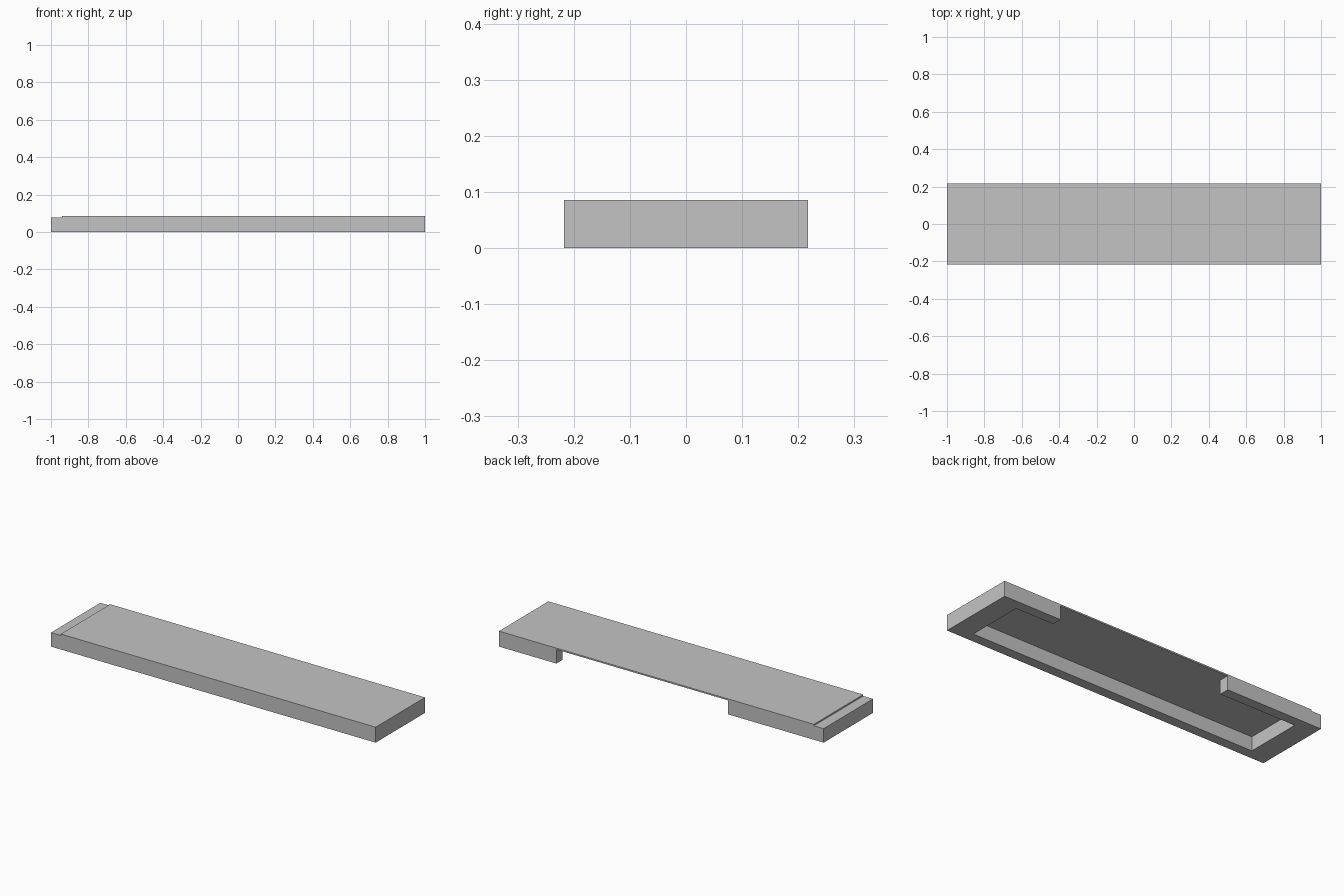
import bpy
import bmesh
from mathutils import Vector

default_cube = bpy.data.objects.get("Cube")
if default_cube:
    bpy.data.objects.remove(default_cube, do_unlink=True)

HALF_X, HALF_Y, TOP = 1.0, 0.217, 0.086
SHELF = 0.078        # height of the end ledge and of the pocket ceiling
LEDGE_X = -0.94
POCKET_X, POCKET_Y = 0.88, 0.161
NOTCH_MIN, NOTCH_MAX = -0.41, 0.647

grey = bpy.data.materials.new("plain grey")
grey.use_nodes = True
colour = (0.55, 0.55, 0.55, 1)
grey.diffuse_color = colour
grey.node_tree.nodes["Principled BSDF"].inputs["Base Color"].default_value = colour


def extruded(name, outline, offset):
    """Make a solid by sweeping a flat outline along an offset."""
    bm = bmesh.new()
    face = bm.faces.new([bm.verts.new(p) for p in outline])
    swept = bmesh.ops.extrude_face_region(bm, geom=[face], use_keep_orig=True)
    moved = [g for g in swept["geom"] if isinstance(g, bmesh.types.BMVert)]
    bmesh.ops.translate(bm, verts=moved, vec=Vector(offset))
    bmesh.ops.recalc_face_normals(bm, faces=bm.faces[:])
    mesh = bpy.data.meshes.new(name)
    bm.to_mesh(mesh)
    bm.free()
    mesh.materials.append(grey)
    obj = bpy.data.objects.new(name, mesh)
    bpy.context.collection.objects.link(obj)
    return obj


# Flat slab with a lowered ledge at one end
side = [(-HALF_X, 0), (HALF_X, 0), (HALF_X, TOP),
        (LEDGE_X, TOP), (LEDGE_X, SHELF), (-HALF_X, SHELF)]
slab = extruded("cover_slab", [(x, -HALF_Y, z) for x, z in side], (0, 2 * HALF_Y, 0))

# Underside pocket that opens through the back rim
below, beyond = -0.05, HALF_Y + 0.05
plan = [(-POCKET_X, -POCKET_Y), (POCKET_X, -POCKET_Y), (POCKET_X, POCKET_Y),
        (NOTCH_MAX, POCKET_Y), (NOTCH_MAX, beyond), (NOTCH_MIN, beyond),
        (NOTCH_MIN, POCKET_Y), (-POCKET_X, POCKET_Y)]
cutter = extruded("pocket_cutter", [(x, y, below) for x, y in plan], (0, 0, SHELF - below))
cutter.hide_render = True

hollow = slab.modifiers.new("hollow", "BOOLEAN")
hollow.operation = "DIFFERENCE"
hollow.solver = "EXACT"
hollow.object = cutter
bpy.context.view_layer.objects.active = slab
bpy.ops.object.modifier_apply(modifier=hollow.name)
bpy.data.objects.remove(cutter, do_unlink=True)
